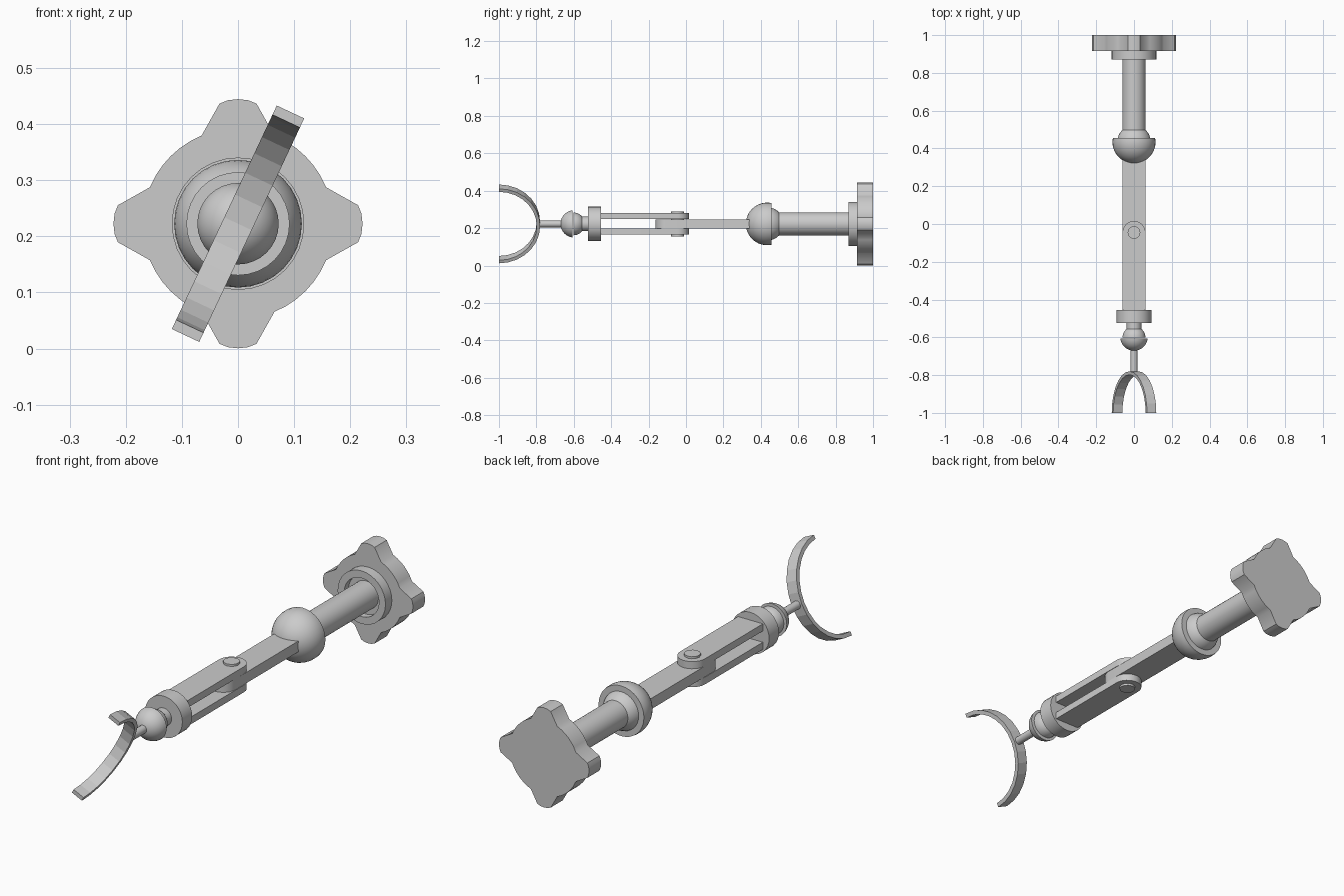
import bpy, bmesh, math
from mathutils import Matrix, Vector

if "Cube" in bpy.data.objects:
    bpy.data.objects.remove(bpy.data.objects["Cube"])

CZ = 0.2225                      # height of the long axis
PI = math.pi


def finish(name, bm, angle=35):
    bmesh.ops.remove_doubles(bm, verts=bm.verts, dist=1e-5)
    bmesh.ops.recalc_face_normals(bm, faces=bm.faces)
    me = bpy.data.meshes.new(name)
    bm.to_mesh(me)
    bm.free()
    ob = bpy.data.objects.new(name, me)
    bpy.context.collection.objects.link(ob)
    bpy.ops.object.select_all(action='DESELECT')
    ob.select_set(True)
    bpy.context.view_layer.objects.active = ob
    bpy.ops.object.shade_smooth_by_angle(angle=math.radians(angle))
    return ob


def lathe(name, profile, n=32):
    """Revolve (radius, y) points around the long axis."""
    bm = bmesh.new()
    vs = [bm.verts.new((r, y, CZ)) for r, y in profile]
    es = [bm.edges.new(p) for p in zip(vs, vs[1:])]
    bmesh.ops.spin(bm, geom=vs + es, cent=(0, 0, CZ), axis=(0, 1, 0),
                   angle=2 * PI, steps=n)
    return finish(name, bm)


def prism(name, outline, vec, angle=35):
    """Extrude a closed outline of 3D points along vec."""
    bm = bmesh.new()
    f = bm.faces.new([bm.verts.new(p) for p in outline])
    g = bmesh.ops.extrude_face_region(bm, geom=[f], use_keep_orig=True)
    bmesh.ops.translate(bm, vec=vec,
                        verts=[v for v in g['geom'] if isinstance(v, bmesh.types.BMVert)])
    return finish(name, bm, angle)


def arc(cy, r, a0, a1, n):
    """(radius, y) points on a sphere; angle 0 faces -y."""
    return [(r * math.sin(a0 + (a1 - a0) * i / n), cy - r * math.cos(a0 + (a1 - a0) * i / n))
            for i in range(n + 1)]


def bar(name, y_flat, y_round, half_w, z0, z1):
    """Flat bar with one square end and one rounded end."""
    s = 1 if y_round > y_flat else -1
    pts = [(-half_w, y_flat, z0), (half_w, y_flat, z0)]
    for i in range(13):
        a = PI * i / 12
        pts.append((half_w * math.cos(a), y_round + s * half_w * math.sin(a), z0))
    return prism(name, pts, (0, 0, z1 - z0))


# four-lobed clamp knob
lobe = [(0.0, 0.222), (0.018, 0.220), (0.033, 0.214), (0.065, 0.157)]
lobe += [(0.17 * math.sin(math.radians(a)), 0.17 * math.cos(math.radians(a)))
         for a in (30, 37.5, 45, 52.5, 60)]
lobe += [(0.157, 0.065), (0.214, 0.033), (0.220, 0.018)]
outline = []
for k in range(4):
    c, s = [(1, 0), (0, 1), (-1, 0), (0, -1)][k]
    outline += [(x * c + z * s, 0.915, CZ - x * s + z * c) for x, z in lobe]
prism("clamp_knob", outline, (0, 0.085, 0))

# recessed flange and shaft
lathe("knob_flange", [(0, 0.92), (0.118, 0.92), (0.118, 0.87), (0.086, 0.87),
                      (0.086, 0.9), (0, 0.9)])
lathe("shaft", [(0, 0.45), (0.062, 0.45), (0.062, 0.91), (0, 0.91)])

# large ball and socket
end = math.acos(-0.022 / 0.114)
lathe("large_socket", arc(0.434, 0.114, 0, end, 14) + [(0.085, 0.456), (0, 0.456)])
lathe("large_ball", arc(0.434, 0.089, PI / 2, PI, 8))

# hinge: tongue between two fork arms, with a pin
bar("hinge_tongue", 0.38, -0.103, 0.06, CZ - 0.024, CZ + 0.024)
for side, lo, hi in (("upper", 0.025, 0.057), ("lower", -0.057, -0.025)):
    bar("fork_arm_" + side, -0.47, -0.045, 0.061, CZ + lo, CZ + hi)
bm = bmesh.new()
bmesh.ops.create_cone(bm, cap_ends=True, segments=12, radius1=0.034, radius2=0.034,
                      depth=0.132, matrix=Matrix.Translation((0, -0.045, CZ)))
finish("hinge_pin", bm)

# fork base, neck, small ball and socket, rod
lathe("fork_base", [(0, -0.454), (0.092, -0.454), (0.092, -0.523), (0, -0.523)])
lathe("neck", [(0, -0.51), (0.039, -0.51), (0.039, -0.59), (0, -0.59)])
lathe("small_ball", arc(-0.602, 0.061, PI / 2, PI, 8))
lathe("small_socket", arc(-0.598, 0.073, 0, math.acos(0.008 / 0.073), 10)
      + [(0.058, -0.606), (0, -0.606)])
lathe("rod", [(0, -0.65), (0.018, -0.65), (0.018, -0.785), (0, -0.785)], 16)

# half-ring cradle, tilted about the long axis
u = Vector((0.425, 0, 0.905)).normalized()
w = Vector((u.z, 0, -u.x))
N = 14
ring = []
for r, order in ((0.22, range(N + 1)), (0.202, range(N, -1, -1))):
    for i in order:
        a = PI * i / N
        ring.append(Vector((0, -1 + r * math.sin(a), CZ)) + u * r * math.cos(a) - w * 0.027)
prism("cradle", ring, w * 0.054, 10)
